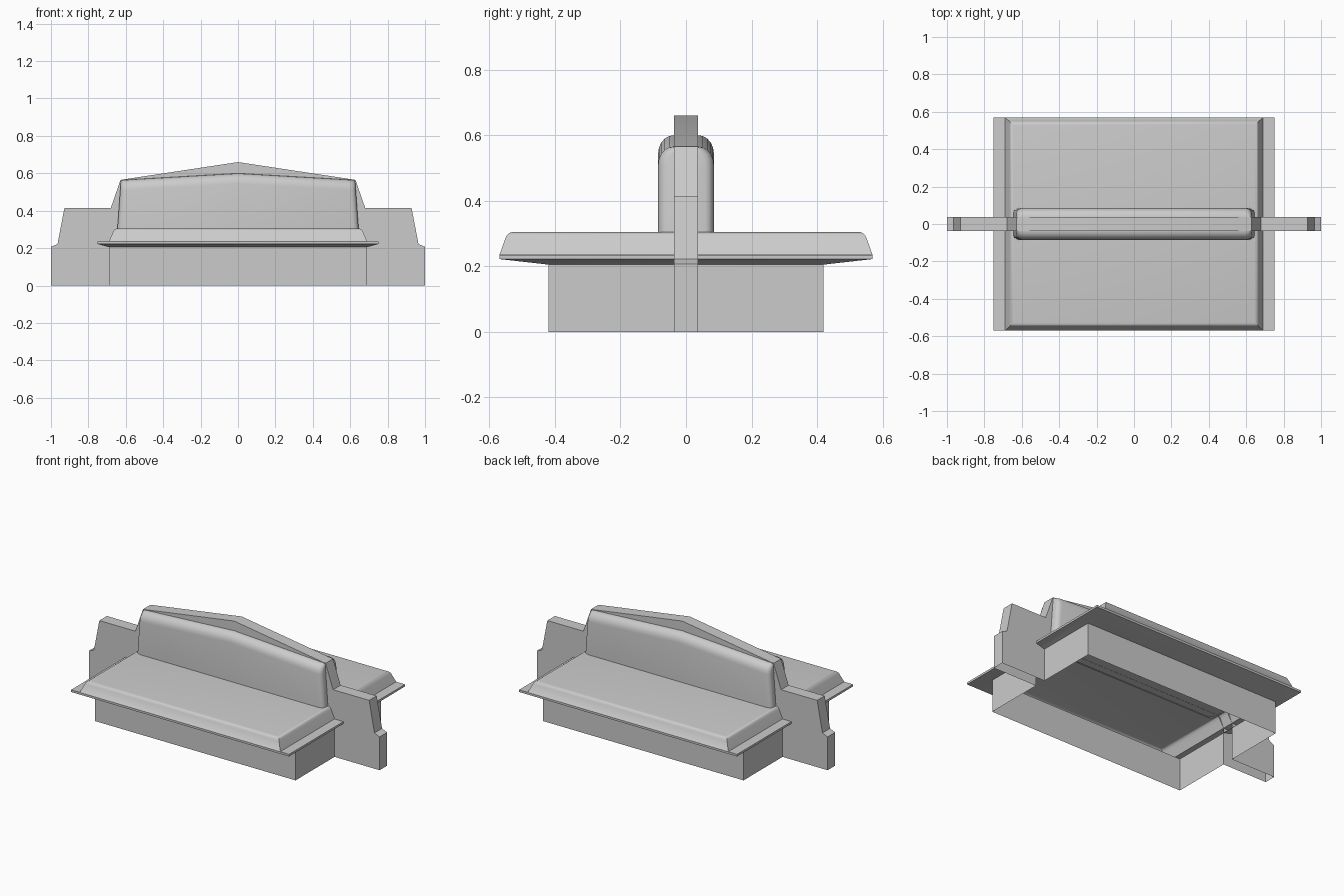
import bpy, bmesh, math

cube = bpy.data.objects.get("Cube")
if cube:
    bpy.data.objects.remove(cube, do_unlink=True)

GREY = (0.6, 0.6, 0.6, 1.0)
stone = bpy.data.materials.new("grey_stone")
stone.use_nodes = True
stone.diffuse_color = GREY
stone.node_tree.nodes["Principled BSDF"].inputs["Base Color"].default_value = GREY

HALF = 0.037  # half thickness of the upright plate


def finish(name, bm, recalc=True):
    if recalc:
        bmesh.ops.recalc_face_normals(bm, faces=bm.faces)
    mesh = bpy.data.meshes.new(name)
    bm.to_mesh(mesh)
    bm.free()
    mesh.materials.append(stone)
    obj = bpy.data.objects.new(name, mesh)
    bpy.context.collection.objects.link(obj)
    bpy.ops.object.select_all(action="DESELECT")
    obj.select_set(True)
    bpy.context.view_layer.objects.active = obj
    bpy.ops.object.shade_smooth_by_angle(angle=math.radians(35))


def bridge(bm, a, b, closed):
    n = len(a)
    for i in range(n if closed else n - 1):
        j = (i + 1) % n
        bm.faces.new((a[i], a[j], b[j], b[i]))


# Hollow base and slab: rectangles stacked upward as (half x, half y, z)
levels = [(0.69, 0.42, 0), (0.69, 0.42, 0.205), (0.75, 0.57, 0.222), (0.75, 0.57, 0.235),
          (0.69, 0.569, 0.236), (0.668, 0.551, 0.287), (0.663, 0.545, 0.297),
          (0.655, 0.537, 0.303), (0.645, 0.527, 0.305)]
bm = bmesh.new()
rings = [[bm.verts.new((sx * x, sy * y, z)) for sx, sy in ((-1, -1), (1, -1), (1, 1), (-1, 1))]
         for x, y, z in levels]
for low, high in zip(rings, rings[1:]):
    bridge(bm, low, high, True)
bm.faces.new(rings[-1])
bm.normal_update()
# Open the end walls where the hollow buttresses join
ends = [f for f in bm.faces if abs(f.normal.x) > 0.9 and f.calc_center_median().z < 0.2]
for y in (-HALF, HALF):
    geom = ends + list({e for f in ends for e in f.edges}) + list({v for f in ends for v in f.verts})
    bmesh.ops.bisect_plane(bm, geom=geom, plane_co=(0, y, 0), plane_no=(0, 1, 0))
    ends = [f for f in bm.faces if abs(f.normal.x) > 0.9 and f.calc_center_median().z < 0.2]
gap = [f for f in ends if abs(f.calc_center_median().y) < 0.01]
bmesh.ops.delete(bm, geom=gap, context="FACES")
finish("base_and_slab", bm, recalc=False)

# Upright plate: stepped buttresses rising to a gable, open underneath
outer = [(1, 0), (1, 0.207), (0.965, 0.222), (0.928, 0.415), (0.68, 0.415), (0.628, 0.565)]
inner = [(0.65, 0.304), (0.69, 0.236), (0.69, 0)]
top = outer + [(0, 0.66)] + [(-x, z) for x, z in reversed(outer)]
under = [(-x, z) for x, z in reversed(inner)] + inner
bm = bmesh.new()
front, back = [[bm.verts.new((x, y, z)) for x, z in top + under] for y in (-HALF, HALF)]
bm.faces.new(front)
bm.faces.new(back[::-1])
bridge(bm, front[:len(top)], back[:len(top)], False)
finish("gabled_plate", bm)

# Ridge: rounded arch sections lofted along x, with softened ends
stations = [(0, 0), (0.615, 0), (0.631, 0.005), (0.641, 0.014), (0.645, 0.026)]
stations = [(-x, inset) for x, inset in stations[:0:-1]] + stations
bm = bmesh.new()
sections = []
for x, inset in stations:
    peak = 0.6 - 0.035 * abs(x) / 0.625
    arch = [(0.085, 0.3)]
    for i in range(6):
        a = math.radians(90) * i / 5
        arch.append((0.037 + 0.048 * math.cos(a), peak - 0.055 * (1 - math.sin(a))))
    outline = arch + [(-y, z) for y, z in reversed(arch)]
    section = []
    for y, z in outline:
        lean = 1 - 0.03 * (z - 0.3) / 0.265
        section.append(bm.verts.new((x * lean, math.copysign(max(abs(y) - inset, 0.01), y), z)))
    sections.append(section)
for a, b in zip(sections, sections[1:]):
    bridge(bm, a, b, False)
bm.faces.new(sections[0])
bm.faces.new(sections[-1])
finish("rounded_ridge", bm)
